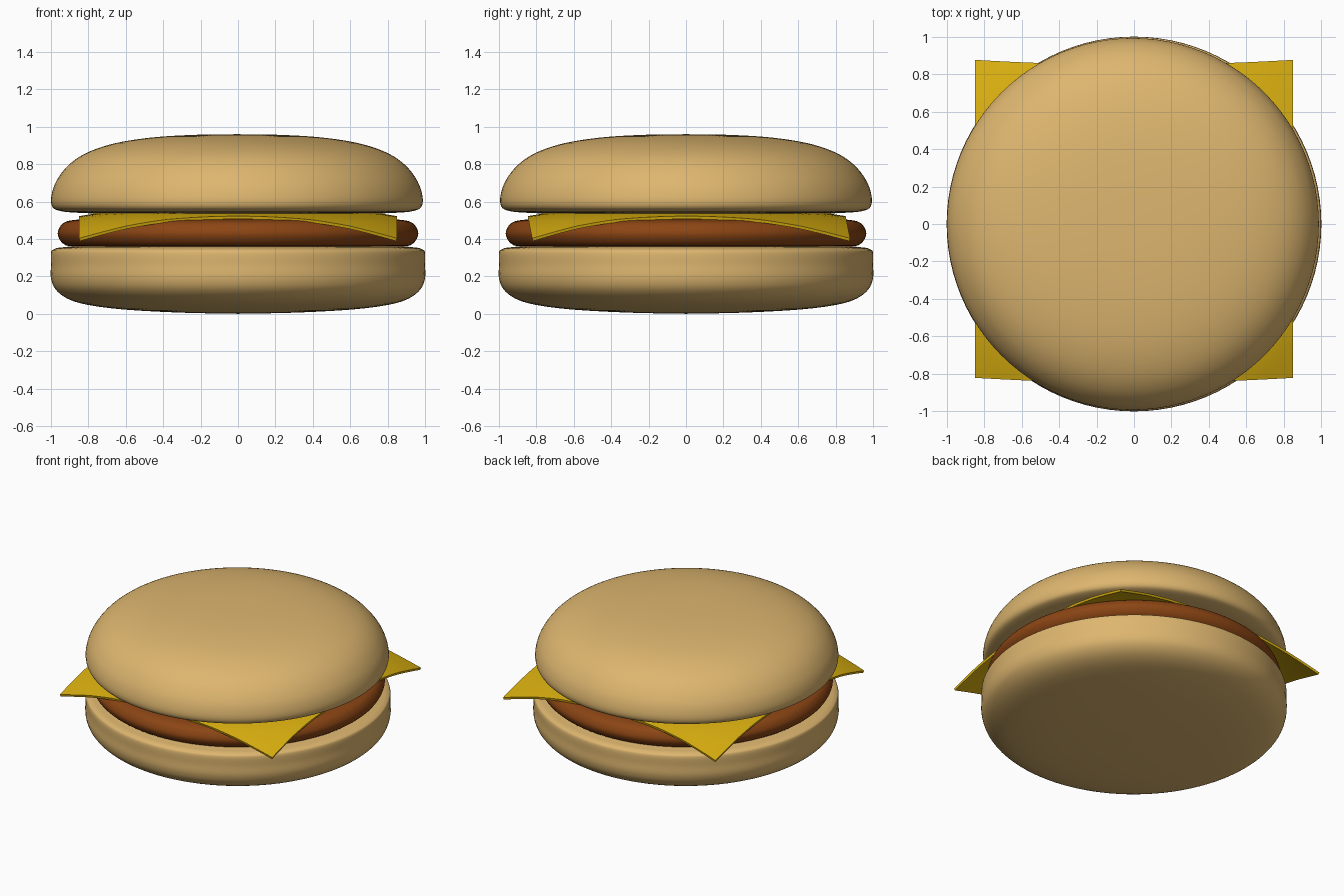
import bpy, bmesh, math

if "Cube" in bpy.data.objects:
    bpy.data.objects.remove(bpy.data.objects["Cube"])


def material(name, rgb):
    m = bpy.data.materials.new(name)
    m.diffuse_color = (*rgb, 1)
    m.use_nodes = True
    m.node_tree.nodes["Principled BSDF"].inputs["Base Color"].default_value = m.diffuse_color
    return m


def finish(name, bm, mat):
    bmesh.ops.recalc_face_normals(bm, faces=bm.faces[:])
    me = bpy.data.meshes.new(name)
    bm.to_mesh(me)
    bm.free()
    me.materials.append(mat)
    for p in me.polygons:
        p.use_smooth = True
    ob = bpy.data.objects.new(name, me)
    bpy.context.collection.objects.link(ob)
    return ob


def smooth_curve(pts, steps=5):
    # Catmull-Rom curve through the profile points
    out = []
    p = [pts[0]] + pts + [pts[-1]]
    for a, b, c, d in zip(p, p[1:], p[2:], p[3:]):
        for i in range(steps):
            t = i / steps
            out.append(tuple(0.5 * (2 * q + (r - o) * t + (2 * o - 5 * q + 4 * r - s) * t * t
                                    + (3 * q - o - 3 * r + s) * t ** 3)
                             for o, q, r, s in zip(a, b, c, d)))
    return out + [pts[-1]]


def lathe(name, profile, mat, offset=(0, 0), sides=96):
    bm = bmesh.new()
    vs = [bm.verts.new((max(r, 0), 0, z)) for r, z in smooth_curve(profile)]
    es = [bm.edges.new(e) for e in zip(vs, vs[1:])]
    bmesh.ops.spin(bm, geom=vs + es, cent=(0, 0, 0), axis=(0, 0, 1),
                   angle=math.tau, steps=sides)
    bmesh.ops.remove_doubles(bm, verts=bm.verts[:], dist=1e-5)
    bmesh.ops.translate(bm, verts=bm.verts[:], vec=(*offset, 0))
    return finish(name, bm, mat)


bun = material("bun", (0.73, 0.47, 0.16))
meat = material("meat", (0.26, 0.06, 0.007))
yellow = material("cheese", (0.70, 0.43, 0.005))

# Buns and patty
lathe("bottom_bun", [(0, 0.0), (0.3, 0.006), (0.6, 0.022), (0.8, 0.047), (0.91, 0.08),
                     (0.975, 0.13), (1.0, 0.19), (1.0, 0.26), (1.0, 0.325),
                     (0.985, 0.345), (0.94, 0.355), (0.8, 0.36), (0, 0.36)], bun)
lathe("patty", [(0, 0.355), (0.7, 0.357), (0.88, 0.36), (0.935, 0.375), (0.963, 0.42),
                (0.955, 0.46), (0.925, 0.49), (0.86, 0.503), (0.7, 0.507), (0, 0.508)], meat)
lathe("top_bun", [(0, 0.53), (0.6, 0.533), (0.85, 0.54), (0.95, 0.551), (0.988, 0.575),
                  (0.992, 0.63), (0.965, 0.71), (0.9, 0.795), (0.8, 0.862), (0.65, 0.912),
                  (0.45, 0.943), (0.22, 0.957), (0, 0.96)], bun, offset=(-0.006, 0))

# Cheese slice: square sheet drooping toward its corners
DROOP = [(0, 0.542), (0.68, 0.542), (0.76, 0.537), (0.85, 0.522), (0.94, 0.502),
         (1.04, 0.469), (1.21, 0.4), (1.3, 0.36)]


def droop(r):
    for (a, za), (b, zb) in zip(DROOP, DROOP[1:]):
        if r <= b:
            return za + (zb - za) * (r - a) / (b - a)


bm = bmesh.new()
bmesh.ops.create_grid(bm, x_segments=40, y_segments=40, size=0.85)
for v in bm.verts:
    r = v.co.xy.length
    v.co.z = droop(r)
    v.co.y += 0.028 * (0.542 - v.co.z) / 0.142
cheese = finish("cheese_slice", bm, yellow)
if cheese.data.polygons[0].normal.z < 0:
    cheese.data.flip_normals()
solid = cheese.modifiers.new("thickness", "SOLIDIFY")
solid.thickness = 0.016
solid.offset = -1

# Keep the slice edges crisp
bpy.context.view_layer.objects.active = cheese
cheese.select_set(True)
bpy.ops.object.modifier_apply(modifier="thickness")
bpy.ops.object.shade_smooth_by_angle(angle=math.radians(40))
